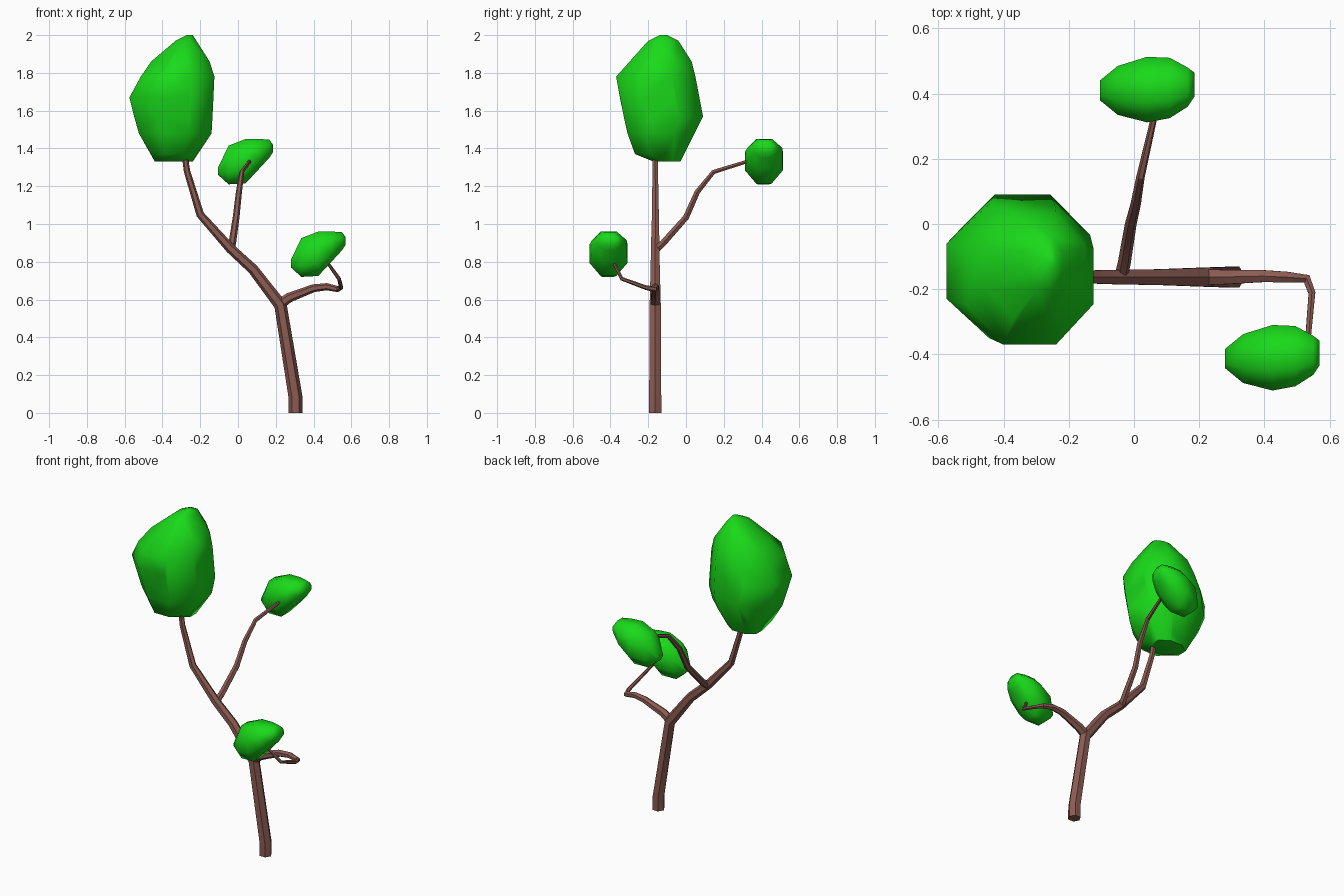
import bpy, bmesh, math
from mathutils import Vector

if "Cube" in bpy.data.objects:
    bpy.data.objects.remove(bpy.data.objects["Cube"])


def material(name, rgb):
    m = bpy.data.materials.new(name)
    m.diffuse_color = (*rgb, 1)
    m.use_nodes = True
    m.node_tree.nodes["Principled BSDF"].inputs["Base Color"].default_value = m.diffuse_color
    return m


bark = material("bark", (0.26, 0.105, 0.085))
leaf = material("leaf", (0.01, 0.7, 0.01))


def finish(name, bm, mat, angle):
    bmesh.ops.recalc_face_normals(bm, faces=bm.faces)
    me = bpy.data.meshes.new(name)
    bm.to_mesh(me)
    bm.free()
    me.materials.append(mat)
    ob = bpy.data.objects.new(name, me)
    bpy.context.collection.objects.link(ob)
    bpy.ops.object.select_all(action='DESELECT')
    ob.select_set(True)
    bpy.context.view_layer.objects.active = ob
    bpy.ops.object.shade_smooth_by_angle(angle=math.radians(angle))
    return ob


def limb(name, path, sides=6):
    """Tapered tube through (x, y, z, radius) points."""
    bm = bmesh.new()
    pts = [Vector(p[:3]) for p in path]
    rings, u = [], Vector((1, 0, 0))
    for i, p in enumerate(pts):
        a = (p - pts[i - 1]).normalized() if i else Vector()
        b = (pts[i + 1] - p).normalized() if i < len(pts) - 1 else Vector()
        t = (a + b).normalized()
        if i == 0 and name == "trunk":
            t = Vector((0, 0, 1))
        u = (u - t * u.dot(t)).normalized()
        v = t.cross(u)
        r = path[i][3]
        rings.append([bm.verts.new(p + r * (u * math.cos(k * math.tau / sides)
                                            + v * math.sin(k * math.tau / sides)))
                      for k in range(sides)])
    for lo, hi in zip(rings, rings[1:]):
        for k in range(sides):
            j = (k + 1) % sides
            bm.faces.new((lo[k], lo[j], hi[j], hi[k]))
    bm.faces.new(rings[0])
    bm.faces.new(rings[-1])
    return finish(name, bm, bark, 25)


def foliage(name, sections, axis, offset=(0, 0, 0)):
    """Faceted blob: hull of octagons (position, a0, a1, b0, b1) along an axis."""
    bm = bmesh.new()
    c = math.cos(math.pi / 8)
    for s, a0, a1, b0, b1 in sections:
        for k in range(8):
            t = (k + 0.5) * math.tau / 8
            a = (a0 + a1) / 2 + (a1 - a0) / 2 * math.cos(t) / c
            b = (b0 + b1) / 2 + (b1 - b0) / 2 * math.sin(t) / c
            co = (a, b, s) if axis == 'z' else (s, a, b)
            bm.verts.new(Vector(co) + Vector(offset))
    res = bmesh.ops.convex_hull(bm, input=bm.verts)
    junk = {g for g in res["geom_interior"] + res["geom_unused"]
            if isinstance(g, bmesh.types.BMVert)}
    bmesh.ops.delete(bm, geom=list(junk), context='VERTS')
    return finish(name, bm, leaf, 50)


# Trunk leaning left up into the big crown
limb("trunk", [(0.305, -0.163, 0, 0.037), (0.305, -0.163, 0.08, 0.037),
               (0.225, -0.163, 0.57, 0.034), (0.08, -0.163, 0.76, 0.028),
               (-0.04, -0.163, 0.87, 0.026), (-0.2, -0.162, 1.05, 0.021),
               (-0.27, -0.163, 1.28, 0.017), (-0.29, -0.163, 1.42, 0.015)])

# Right branch that hooks forward
limb("right_branch", [(0.215, -0.163, 0.57, 0.028), (0.27, -0.163, 0.61, 0.026),
                      (0.4, -0.16, 0.66, 0.021), (0.47, -0.163, 0.668, 0.019),
                      (0.53, -0.168, 0.655, 0.016), (0.546, -0.212, 0.663, 0.012),
                      (0.535, -0.34, 0.71, 0.01), (0.47, -0.385, 0.80, 0.008)])

# Branch reaching backward
limb("back_branch", [(-0.04, -0.163, 0.86, 0.021), (-0.03, -0.12, 0.9, 0.02),
                     (-0.01, 0.0, 1.035, 0.018), (0.005, 0.06, 1.17, 0.016),
                     (0.02, 0.145, 1.275, 0.013), (0.06, 0.32, 1.33, 0.01),
                     (0.065, 0.36, 1.34, 0.009)])

# Big crown: z, x range, y range
foliage("crown", [(1.33, -0.44, -0.24, -0.17, -0.03),
                  (1.37, -0.46, -0.22, -0.27, -0.01),
                  (1.48, -0.525, -0.14, -0.31, 0.045),
                  (1.57, -0.55, -0.135, -0.33, 0.09),
                  (1.67, -0.575, -0.13, -0.35, 0.06),
                  (1.78, -0.515, -0.125, -0.37, 0.05),
                  (1.86, -0.46, -0.15, -0.29, 0.03),
                  (1.97, -0.33, -0.22, -0.2, -0.04),
                  (2.0, -0.27, -0.24, -0.14, -0.1)], 'z')

# Two matching small tilted clumps: x, y range, z range
clump = [(-0.105, 0.38, 0.44, 1.26, 1.30),
         (-0.05, 0.335, 0.485, 1.21, 1.415),
         (0.04, 0.312, 0.513, 1.215, 1.45),
         (0.11, 0.325, 0.51, 1.29, 1.45),
         (0.165, 0.36, 0.48, 1.35, 1.447),
         (0.185, 0.39, 0.465, 1.38, 1.42)]
foliage("back_clump", clump, 'x')
foliage("front_clump", clump, 'x', (0.385, -0.823, -0.49))
